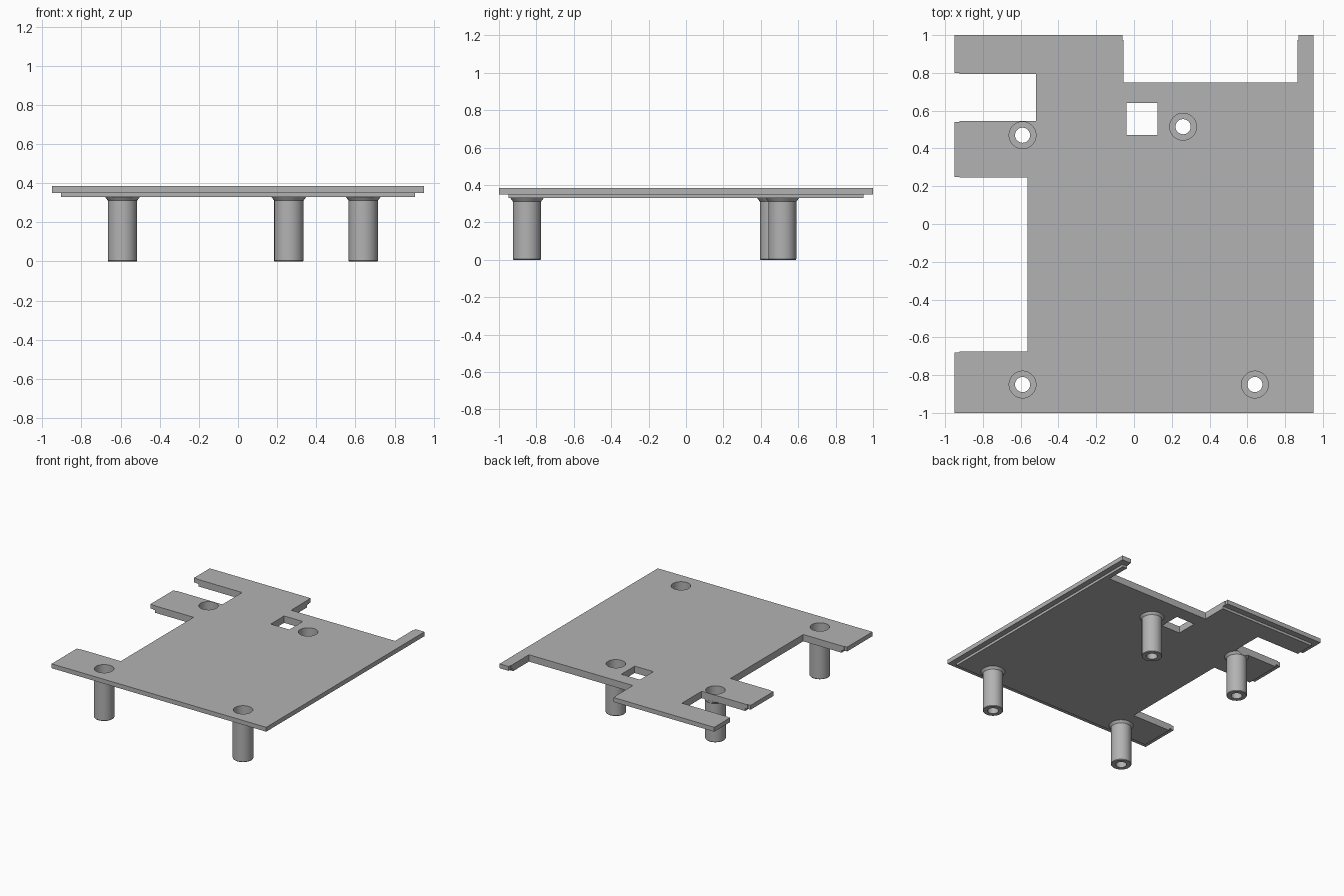
import bpy, bmesh, math

if "Cube" in bpy.data.objects:
    bpy.data.objects.remove(bpy.data.objects["Cube"], do_unlink=True)

# One plain grey material
grey = bpy.data.materials.new("plain grey")
grey.use_nodes = True
COLOUR = (0.45, 0.45, 0.45, 1)
grey.diffuse_color = COLOUR
grey.node_tree.nodes["Principled BSDF"].inputs["Base Color"].default_value = COLOUR

POSTS = {"back_right_post": (-0.59, 0.47), "back_left_post": (0.26, 0.515),
         "front_right_post": (-0.59, -0.85), "front_left_post": (0.64, -0.85)}
Z_BOTTOM, Z_STEP, Z_TOP = 0.33, 0.35, 0.385
BORE, RECESS = 0.04, 0.071
SEGMENTS = 48


def make_object(name, bm):
    bmesh.ops.recalc_face_normals(bm, faces=bm.faces)
    mesh = bpy.data.meshes.new(name)
    bm.to_mesh(mesh)
    bm.free()
    obj = bpy.data.objects.new(name, mesh)
    bpy.context.collection.objects.link(obj)
    mesh.materials.append(grey)
    return obj


def prism(name, points, z0, z1):
    bm = bmesh.new()
    face = bm.faces.new([bm.verts.new((x, y, z0)) for x, y in points])
    top = bmesh.ops.extrude_face_region(bm, geom=[face])["geom"]
    verts = [v for v in top if isinstance(v, bmesh.types.BMVert)]
    bmesh.ops.translate(bm, verts=verts, vec=(0, 0, z1 - z0))
    return make_object(name, bm)


def rectangle(x0, x1, y0, y1):
    return [(x0, y0), (x1, y0), (x1, y1), (x0, y1)]


def circle(cx, cy, r):
    angles = [math.tau * i / SEGMENTS for i in range(SEGMENTS)]
    return [(cx + r * math.cos(a), cy + r * math.sin(a)) for a in angles]


def cut(obj, cutters):
    for cutter in cutters:
        mod = obj.modifiers.new("cut", "BOOLEAN")
        mod.operation, mod.solver, mod.object = "DIFFERENCE", "EXACT", cutter
    # Bake the cuts, then drop the helpers
    bpy.context.view_layer.update()
    baked = bpy.data.meshes.new_from_object(
        obj.evaluated_get(bpy.context.evaluated_depsgraph_get()))
    obj.modifiers.clear()
    obj.data = baked
    for cutter in cutters:
        bpy.data.objects.remove(cutter, do_unlink=True)


def smooth(obj):
    bpy.ops.object.select_all(action="DESELECT")
    obj.select_set(True)
    bpy.context.view_layer.objects.active = obj
    bpy.ops.object.shade_smooth_by_angle(angle=math.radians(30))


def outline(ex, ey, rim=0.0):
    """Board outline with the side and back notches; rim widens their mouths."""
    pts = [(-ex, -ey), (ex, -ey), (ex, ey)]

    def notch(corners):
        pts.extend(corners)

    lip = 0.025
    if rim:
        notch([(0.865 + rim, ey), (0.865 + rim, ey - lip), (0.865, ey - lip)])
    else:
        notch([(0.865, ey)])
    notch([(0.865, 0.75), (-0.055, 0.75)])
    if rim:
        notch([(-0.055, ey - lip), (-0.055 - rim, ey - lip), (-0.055 - rim, ey)])
    else:
        notch([(-0.055, ey)])
    pts.append((-ex, ey))
    for y_high, y_low, depth in ((0.795, 0.545, -0.52), (0.245, -0.675, -0.565)):
        if rim:
            notch([(-ex, y_high + rim), (lip - ex, y_high + rim), (lip - ex, y_high)])
        else:
            notch([(-ex, y_high)])
        notch([(depth, y_high), (depth, y_low)])
        if rim:
            notch([(lip - ex, y_low), (lip - ex, y_low - rim), (-ex, y_low - rim)])
        else:
            notch([(-ex, y_low)])
    return pts


# Board: wide top sheet over a slightly inset lower sheet
top_plate = prism("top_plate", outline(0.95, 1.0, 0.005), Z_STEP, Z_TOP)
lower_plate = prism("lower_plate", outline(0.905, 0.95), Z_BOTTOM, Z_STEP)
for plate in (top_plate, lower_plate):
    cutters = [prism("window_cutter", rectangle(-0.04, 0.125, 0.47, 0.64), 0.2, 0.6)]
    cutters += [prism("recess_cutter", circle(x, y, RECESS), 0.2, 0.6)
                for x, y in POSTS.values()]
    for cutter in cutters:
        cutter.hide_render = True
    cut(plate, cutters)
    smooth(plate)

# Hollow posts: narrow bore, flared neck and a screw head recess
PROFILE = [(BORE, 0), (0.072, 0), (0.075, 0.004), (0.075, 0.311), (0.089, Z_BOTTOM),
           (RECESS, Z_BOTTOM), (RECESS, 0.315), (BORE, 0.315)]
for name, (cx, cy) in POSTS.items():
    bm = bmesh.new()
    rings = [[bm.verts.new((x, y, z)) for x, y in circle(cx, cy, r)] for r, z in PROFILE]
    for a, b in zip(rings, rings[1:] + rings[:1]):
        for i in range(SEGMENTS):
            j = (i + 1) % SEGMENTS
            bm.faces.new((a[i], a[j], b[j], b[i]))
    post = make_object(name, bm)
    if name == "back_right_post":
        # The flare is trimmed level with the neighbouring notch
        trim = prism("notch_cutter", rectangle(-0.9, -0.52, 0.546, 0.79), 0.2, 0.6)
        trim.hide_render = True
        cut(post, [trim])
    smooth(post)
